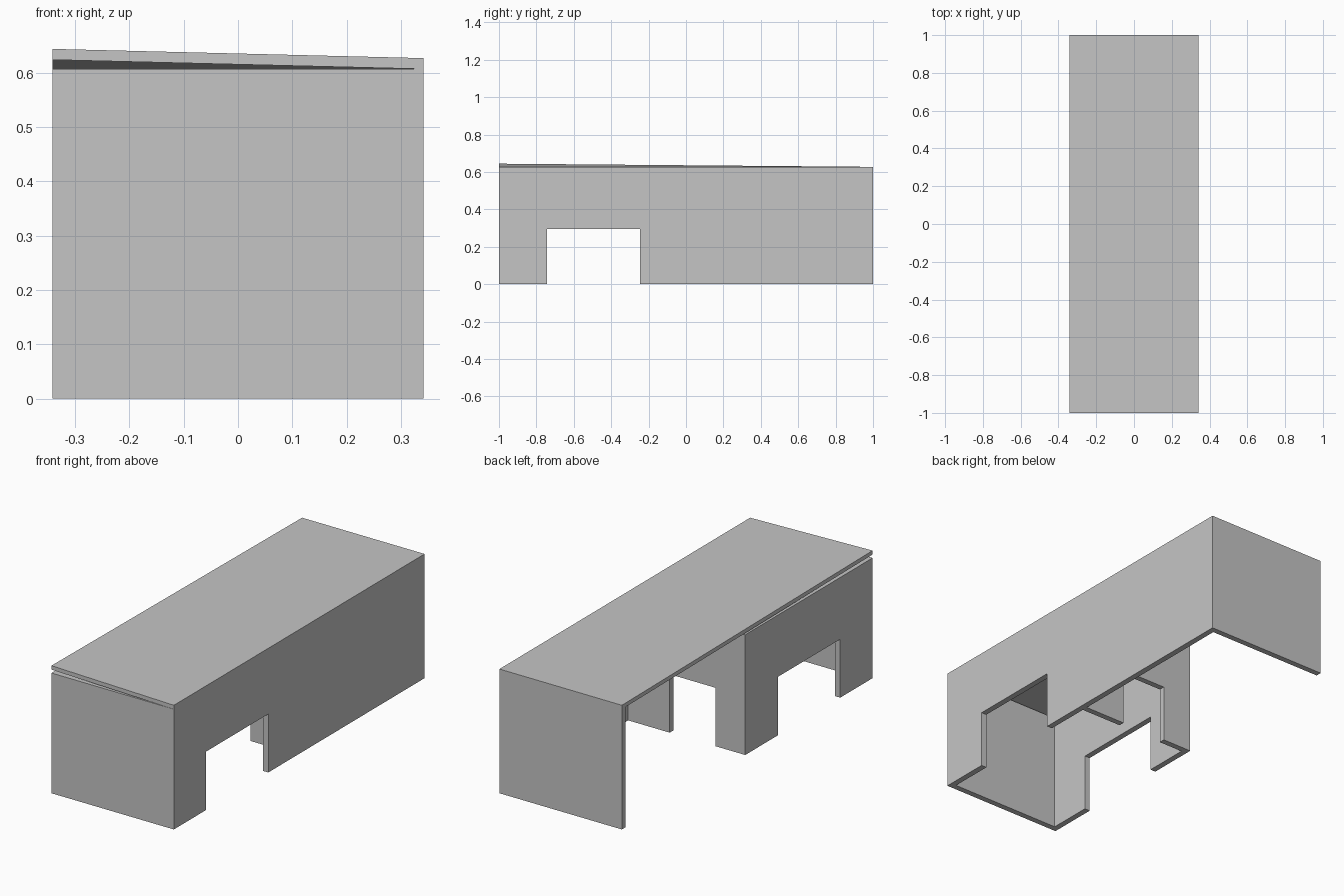
import bpy, bmesh
from mathutils import Vector

if "Cube" in bpy.data.objects:
    bpy.data.objects.remove(bpy.data.objects["Cube"])

HX, HY, T = 0.342, 1.0, 0.03      # half width, half length, wall thickness
WALL_TOP, ROOF_T, LIFT = 0.607, 0.02, 0.017
DOOR_H = 0.295
MID_Y = 0.016                     # outer face of the cross wall

grey = bpy.data.materials.new("light_grey")
grey.diffuse_color = (0.56, 0.56, 0.56, 1)
grey.use_nodes = True
grey.node_tree.nodes["Principled BSDF"].inputs["Base Color"].default_value = grey.diffuse_color


def prism(name, points, offset):
    """Extrude a flat outline by an offset vector into a solid object."""
    bm = bmesh.new()
    face = bm.faces.new([bm.verts.new(p) for p in points])
    out = bmesh.ops.extrude_face_region(bm, geom=[face], use_keep_orig=True)
    moved = [g for g in out["geom"] if isinstance(g, bmesh.types.BMVert)]
    bmesh.ops.translate(bm, verts=moved, vec=Vector(offset))
    bmesh.ops.recalc_face_normals(bm, faces=bm.faces[:])
    mesh = bpy.data.meshes.new(name)
    bm.to_mesh(mesh)
    bm.free()
    mesh.materials.append(grey)
    obj = bpy.data.objects.new(name, mesh)
    bpy.context.collection.objects.link(obj)
    return obj


def outline(a, b, door=None):
    """Wall outline from a to b along the ground, with an optional doorway."""
    pts = [(a, 0)]
    if door:
        c, d = door
        pts += [(c, 0), (c, DOOR_H), (d, DOOR_H), (d, 0)]
    return pts + [(b, 0), (b, WALL_TOP), (a, WALL_TOP)]


def wall_along_x(name, y, a, b, door=None):
    prism(name, [(u, y, z) for u, z in outline(a, b, door)], (0, T, 0))


def wall_along_y(name, x, a, b, door=None):
    prism(name, [(x, u, z) for u, z in outline(a, b, door)], (T, 0, 0))


# End walls
wall_along_x("front_wall", -HY, -HX, HX)
wall_along_x("back_wall", HY - T, -HX, HX)

# Side walls: the left one stops at the cross wall
side_door = (-0.742, -0.247)
wall_along_y("right_wall", HX - T, -HY + T, HY - T, side_door)
wall_along_y("left_wall", -HX, -HY + T, MID_Y - T, side_door)

# Inner cross wall with doorway
wall_along_x("cross_wall", MID_Y - T, -HX, HX - T, (-0.175, 0.08))

# Roof slab, lifted at the front left corner
prism("roof", [(-HX, -HY, WALL_TOP + LIFT), (HX, -HY, WALL_TOP),
               (HX, HY, WALL_TOP), (-HX, HY, WALL_TOP)], (0, 0, ROOF_T))
